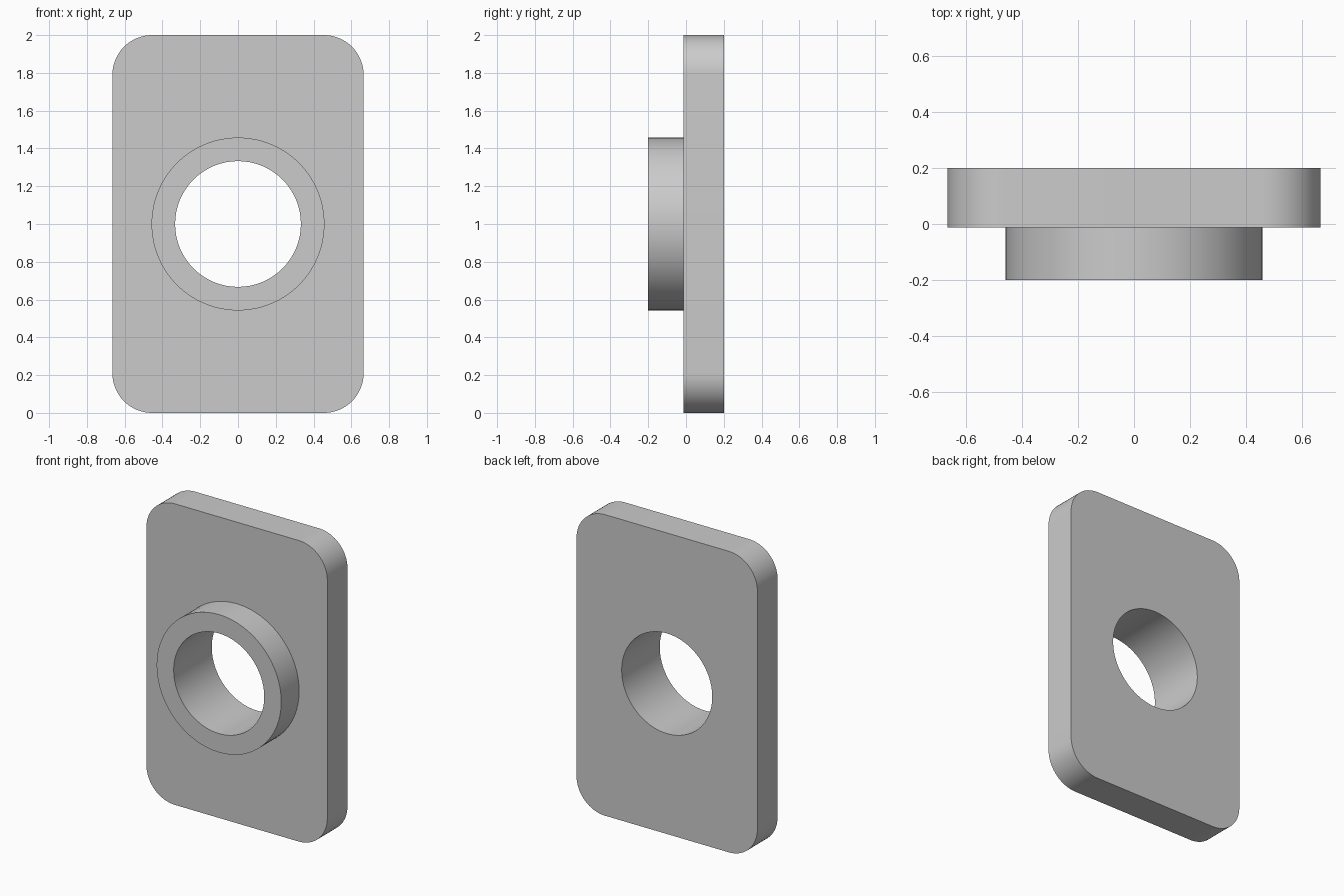
import bpy, bmesh
from math import sin, cos, pi, radians

if "Cube" in bpy.data.objects:
    bpy.data.objects.remove(bpy.data.objects["Cube"])

HALF_W, HEIGHT, CORNER = 0.665, 2.0, 0.21
BACK, FACE, COLLAR = 0.2, -0.012, -0.2
R_COLLAR, R_HOLE, SIDES = 0.458, 0.333, 64

bm = bmesh.new()


def loop(points, y):
    """Closed ring of vertices in the XZ plane at depth y."""
    return [bm.verts.new((x, y, z)) for x, z in points]


def circle(r):
    return [(r * cos(2 * pi * i / SIDES), HEIGHT / 2 + r * sin(2 * pi * i / SIDES))
            for i in range(SIDES)]


def rounded_rectangle(steps=16):
    pts = []
    corners = [(1, 1), (-1, 1), (-1, -1), (1, -1)]
    for k, (sx, sz) in enumerate(corners):
        cx = sx * (HALF_W - CORNER)
        cz = HEIGHT / 2 + sz * (HEIGHT / 2 - CORNER)
        for i in range(steps + 1):
            a = pi / 2 * (k + i / steps)
            pts.append((cx + CORNER * cos(a), cz + CORNER * sin(a)))
    return pts


def wall(a, b):
    """Quad strip between two rings of equal length."""
    n = len(a)
    for i in range(n):
        j = (i + 1) % n
        bm.faces.new((a[i], a[j], b[j], b[i]))


def ring_edges(ring):
    return [bm.edges.get((ring[i - 1], ring[i])) for i in range(len(ring))]


def flat_fill(outer, inner):
    """Flat face between an outline and a round opening."""
    bmesh.ops.triangle_fill(bm, use_beauty=True, use_dissolve=False,
                            edges=ring_edges(outer) + ring_edges(inner),
                            normal=(0, -1, 0))


# Plate rim
outline = rounded_rectangle()
plate_front, plate_back = loop(outline, FACE), loop(outline, BACK)
wall(plate_front, plate_back)

# Collar side, collar face and through hole
collar_base, collar_front = loop(circle(R_COLLAR), FACE), loop(circle(R_COLLAR), COLLAR)
hole_front, hole_back = loop(circle(R_HOLE), COLLAR), loop(circle(R_HOLE), BACK)
wall(collar_base, collar_front)
wall(collar_front, hole_front)
wall(hole_front, hole_back)

# Flat front and back of the plate
flat_fill(plate_front, collar_base)
flat_fill(plate_back, hole_back)

bmesh.ops.recalc_face_normals(bm, faces=bm.faces)
mesh = bpy.data.meshes.new("collared_plate")
bm.to_mesh(mesh)
bm.free()
plate = bpy.data.objects.new("collared_plate", mesh)
bpy.context.collection.objects.link(plate)

# Smooth curves, sharp edges
bpy.context.view_layer.objects.active = plate
plate.select_set(True)
bpy.ops.object.shade_smooth_by_angle(angle=radians(30))
